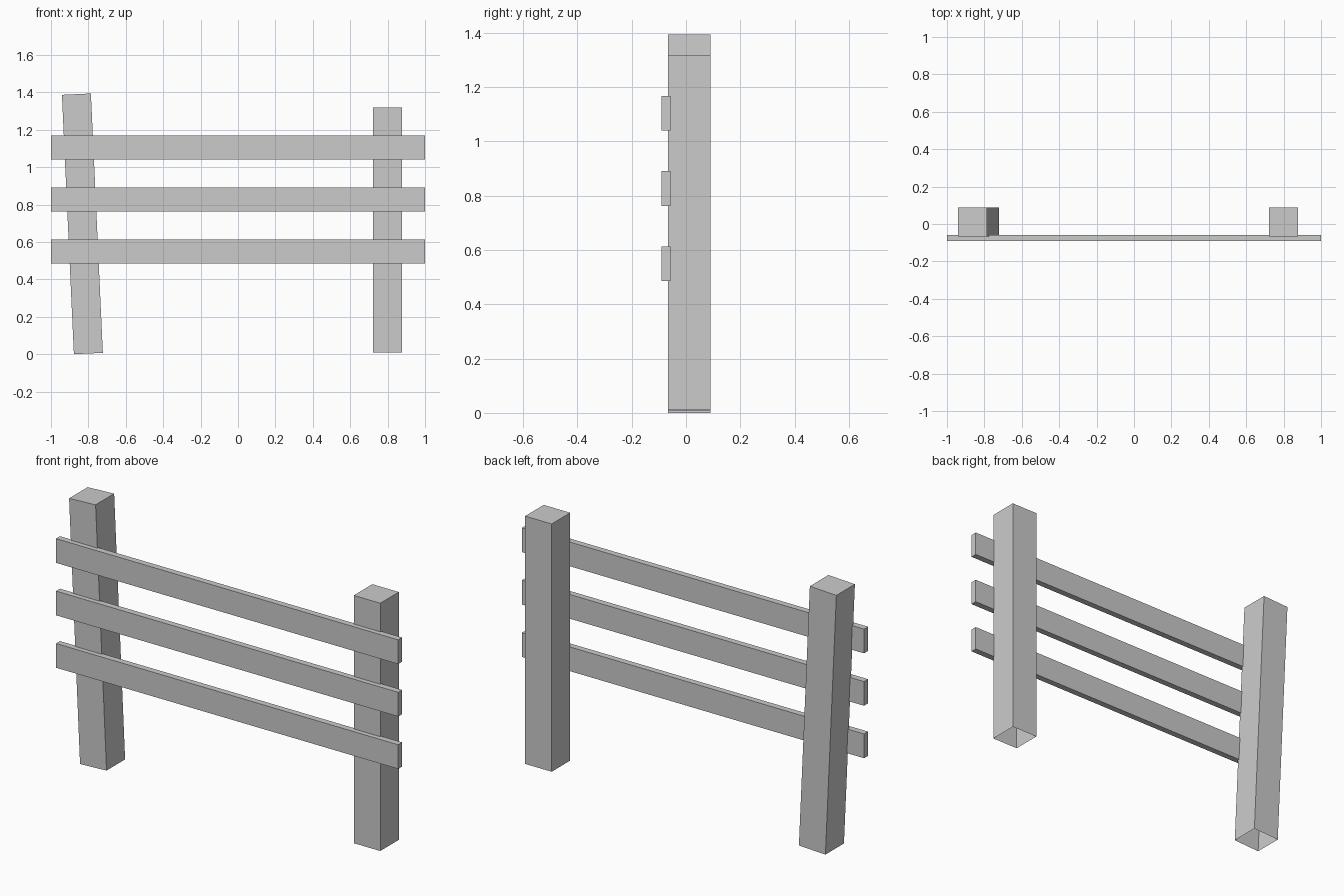
import bpy, bmesh
from math import radians
from mathutils import Matrix

if "Cube" in bpy.data.objects:
    bpy.data.objects.remove(bpy.data.objects["Cube"])


def box(name, size, centre, open_bottom=False):
    """Box standing on its local origin, optionally without a bottom face."""
    bm = bmesh.new()
    bmesh.ops.create_cube(bm, size=1, matrix=Matrix.Translation((0, 0, size[2] / 2))
                          @ Matrix.Diagonal((*size, 1)))
    if open_bottom:
        bm.normal_update()
        bottom = [f for f in bm.faces if f.normal.z < -0.9]
        bmesh.ops.delete(bm, geom=bottom, context='FACES_ONLY')
    mesh = bpy.data.meshes.new(name)
    bm.to_mesh(mesh)
    bm.free()
    obj = bpy.data.objects.new(name, mesh)
    obj.location = centre
    bpy.context.collection.objects.link(obj)
    return obj


# Posts: open underneath, the left one taller and leaning outwards
POST_W, POST_Y = 0.155, 0.012
left = box("left_post", (POST_W, POST_W, 1.388), (-0.80, POST_Y, 0.0036), True)
left.rotation_euler.y = radians(-2.64)
box("right_post", (POST_W, POST_W, 1.309), (0.80, POST_Y, 0.01), True)

# Three rails across the front, slightly sunk into the posts
for i in range(3):
    box(f"rail_{i + 1}", (2.0, 0.033, 0.128), (0, -0.0745, 0.486 + i * 0.277))
